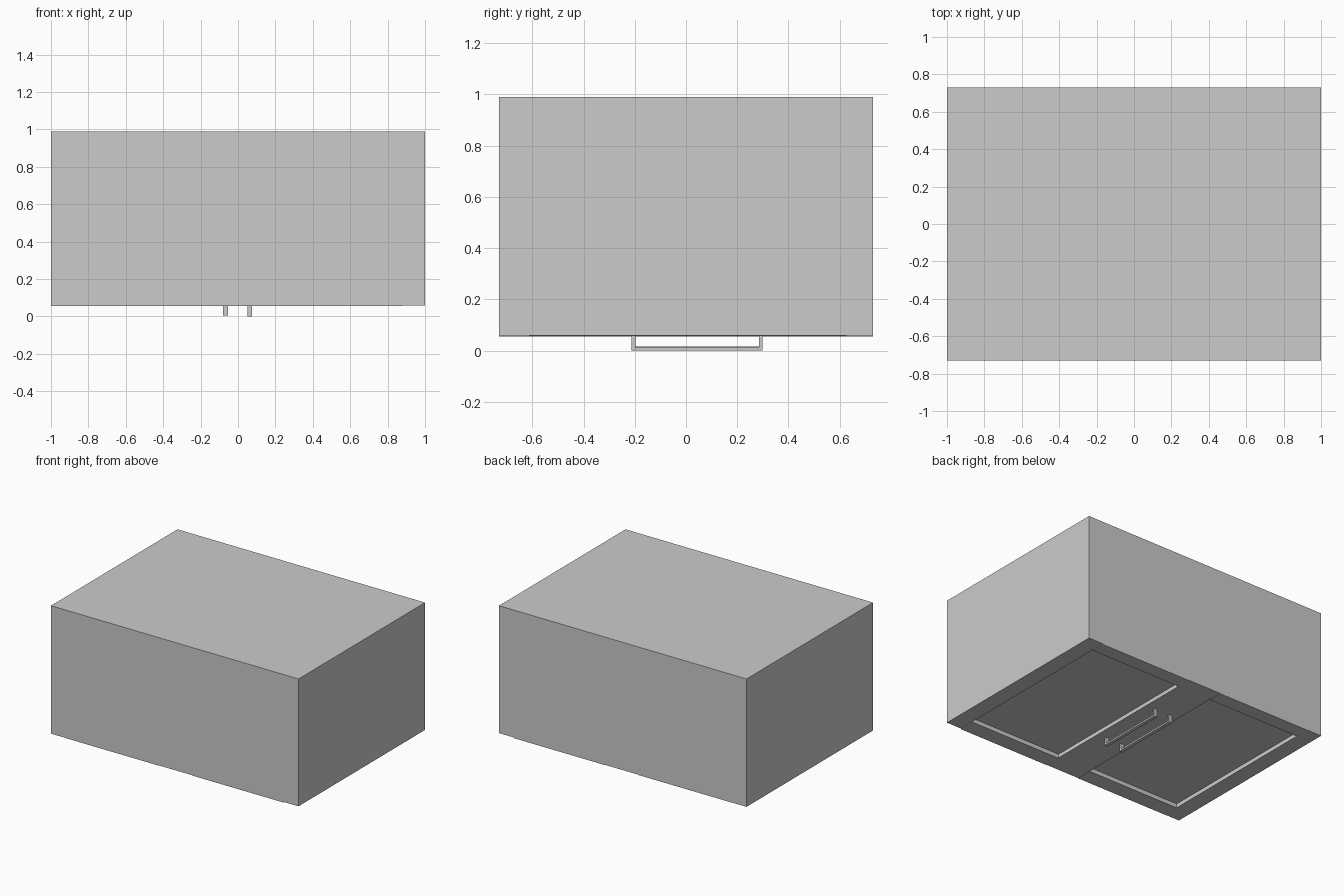
import bpy
import bmesh
from mathutils import Matrix, Vector

if "Cube" in bpy.data.objects:
    bpy.data.objects.remove(bpy.data.objects["Cube"])


def box(name, lo, hi):
    """Axis-aligned box between two corners."""
    lo, hi = Vector(lo), Vector(hi)
    bm = bmesh.new()
    size = Matrix.Diagonal((hi - lo).to_4d())
    bmesh.ops.create_cube(bm, size=1, matrix=Matrix.Translation((lo + hi) / 2) @ size)
    mesh = bpy.data.meshes.new(name)
    bm.to_mesh(mesh)
    bm.free()
    obj = bpy.data.objects.new(name, mesh)
    bpy.context.collection.objects.link(obj)
    return obj


W, D, TOP = 1.0, 0.73, 0.99
BASE = 0.06                    # underside of the cabinet body
PANEL_Z = 0.085                # recessed door panel level
Y0, Y1 = -0.61, 0.625          # panel opening along y
PANELS = {"left": (-0.88, -0.13), "right": (0.14, 0.88)}

# Cabinet body with two recessed door panels underneath
body = box("cabinet_body", (-W, -D, BASE), (W, D, TOP))
for side, (x0, x1) in PANELS.items():
    cutter = box(side + "_panel_cutter", (x0, Y0, -0.1), (x1, Y1, PANEL_Z))
    cutter.hide_render = True
    mod = body.modifiers.new(side + "_recess", 'BOOLEAN')
    mod.operation = 'DIFFERENCE'
    mod.solver = 'EXACT'
    mod.object = cutter
    bpy.context.view_layer.objects.active = body
    bpy.ops.object.modifier_apply(modifier=mod.name)
    bpy.data.objects.remove(cutter)

# Slightly raised stiles running the full door height
box("outer_stile", (-W, -D, 0.056), (-0.88, D, BASE))
box("centre_stile", (-0.13, -D, 0.057), (0.14, D, BASE))

# Rails above and below each panel
for side, (x0, x1) in PANELS.items():
    box(side + "_lower_rail", (x0, -D, 0.055), (x1, Y0, BASE))
    box(side + "_upper_rail", (x0, Y1, 0.055), (x1, D, BASE))

# Bar handles: two posts and a bar each
for side, x, z in (("left", -0.066, 0.004), ("right", 0.063, 0.0)):
    h = 0.013
    for end, y in (("lower", -0.205), ("upper", 0.291)):
        box(f"{side}_handle_{end}_post", (x - h, y - 0.007, z), (x + h, y + 0.007, BASE))
    box(side + "_handle_bar", (x - h, -0.198, z), (x + h, 0.284, z + 0.012))
